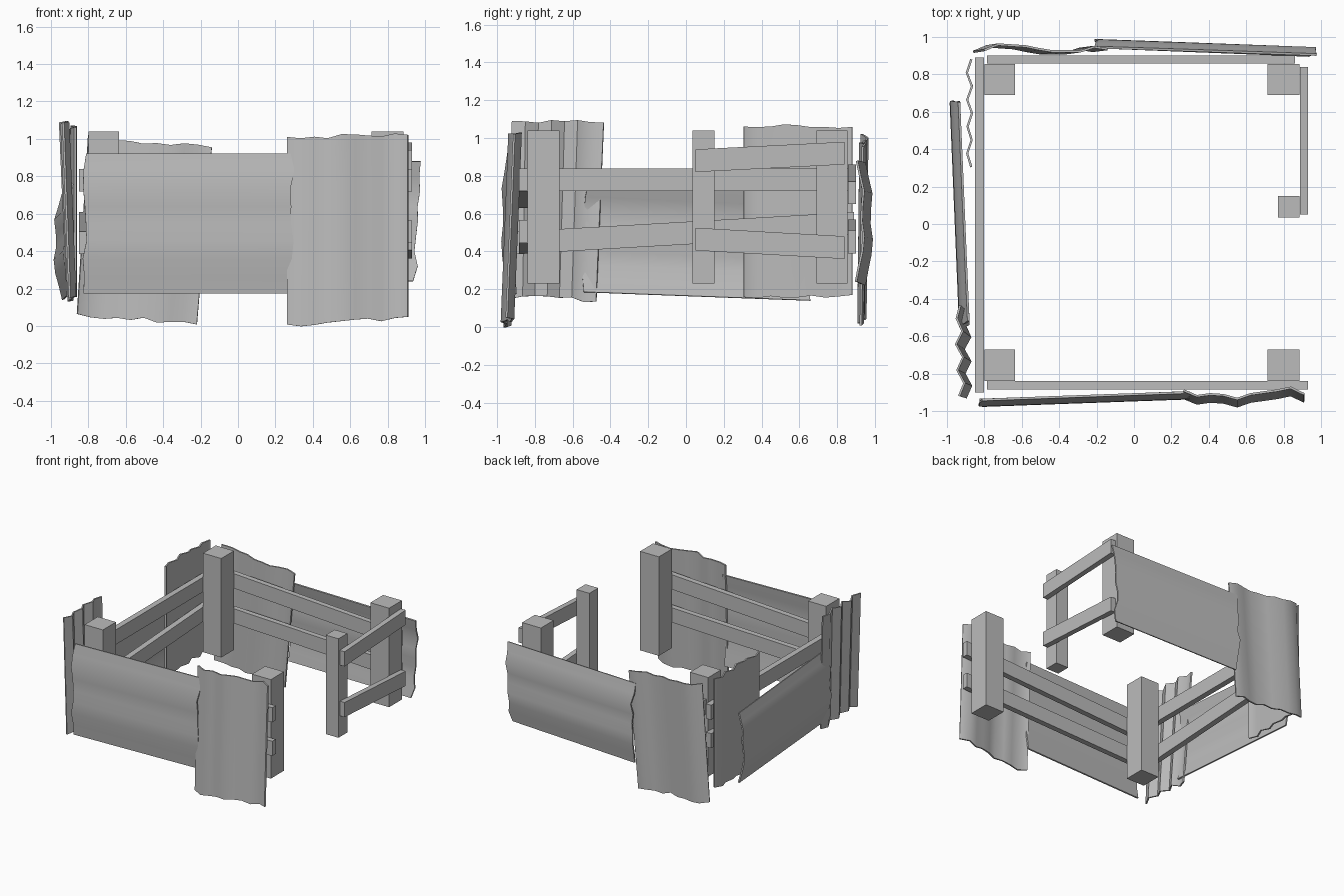
import bpy, math, random
from mathutils import Vector

random.seed(4)
cube = bpy.data.objects.get("Cube")
if cube:
    bpy.data.objects.remove(cube)

grey = bpy.data.materials.new("weathered grey")
grey.use_nodes = True
TONE = (0.5, 0.5, 0.5, 1)
grey.diffuse_color = TONE
grey.node_tree.nodes["Principled BSDF"].inputs["Base Color"].default_value = TONE


def make(name, verts, faces):
    mesh = bpy.data.meshes.new(name)
    mesh.from_pydata(verts, [], faces)
    mesh.materials.append(grey)
    obj = bpy.data.objects.new(name, mesh)
    bpy.context.collection.objects.link(obj)
    return obj


BOX = [(0, 3, 2, 1), (4, 5, 6, 7), (0, 1, 5, 4), (1, 2, 6, 5), (2, 3, 7, 6), (3, 0, 4, 7)]


def post(name, x0, x1, y0, y1):
    ring = [(x0, y0), (x1, y0), (x1, y1), (x0, y1)]
    make(name, [(x, y, z) for z in (0.23, 1.04) for x, y in ring], BOX)


def place(axis, a, d, z):
    """Wall coordinates (along, depth, up) to model space."""
    return (a, d, z) if axis == "x" else (d, a, z)


def rail(name, axis, a0, a1, d0, d1, z0, z1, h=0.12):
    """Sloping board between centre heights z0 and z1."""
    verts = [place(axis, a, d, z + s * h / 2)
             for s in (-1, 1)
             for a, d, z in ((a0, d0, z0), (a1, d0, z1), (a1, d1, z1), (a0, d1, z0))]
    faces = BOX if axis == "x" else [f[::-1] for f in BOX]
    make(name, verts, faces)


def sheet(name, axis, corners, depths, profile, upright, ragged=0.012, thick=0.012):
    """Bent thin panel. Corners and depths run bottom start, bottom end, top start, top end.
    The profile is spread across the width if upright, otherwise up the height."""
    n, m = len(profile), 5
    nu, nv = (n, m) if upright else (m, n)
    c = [Vector((a, d, z)) for (a, z), d in zip(corners, depths)]
    verts = []
    for j in range(nv):
        for i in range(nu):
            u, v = i / (nu - 1), j / (nv - 1)
            p = c[0].lerp(c[1], u).lerp(c[2].lerp(c[3], u), v)
            p.y += profile[i if upright else j]
            if upright and j in (0, nv - 1):
                p.z += random.uniform(-ragged, ragged)
            if not upright and i in (0, nu - 1):
                p.x += random.uniform(-ragged, ragged)
            verts.append(place(axis, *p))
    faces = [(j * nu + i, j * nu + i + 1, (j + 1) * nu + i + 1, (j + 1) * nu + i)
             for j in range(nv - 1) for i in range(nu - 1)]
    obj = make(name, verts, faces)
    solid = obj.modifiers.new("thickness", "SOLIDIFY")
    solid.thickness = thick
    solid.offset = 0
    bpy.ops.object.select_all(action="DESELECT")
    obj.select_set(True)
    bpy.context.view_layer.objects.active = obj
    bpy.ops.object.modifier_apply(modifier="thickness")
    bpy.ops.object.shade_smooth_by_angle(angle=math.radians(50))


# Corner posts and the gate post
for side, x0, x1 in (("left", 0.715, 0.885), ("right", -0.80, -0.635)):
    post(side + "_front_post", x0, x1, -0.84, -0.67)
    post(side + "_back_post", x0, x1, 0.69, 0.855)
post("gate_post", 0.77, 0.885, 0.035, 0.15)

# Rails, two per wall
rail("front_upper_rail", "x", -0.785, 0.93, -0.885, -0.84, 0.69, 0.78)
rail("front_lower_rail", "x", -0.785, 0.93, -0.885, -0.84, 0.45, 0.505)
rail("back_upper_rail", "x", -0.785, 0.86, 0.857, 0.90, 0.80, 0.71)
rail("back_lower_rail", "x", -0.785, 0.86, 0.857, 0.90, 0.51, 0.45)
rail("right_upper_rail", "y", -0.90, 0.89, -0.85, -0.803, 0.78, 0.78)
rail("right_lower_rail", "y", -0.90, 0.89, -0.85, -0.803, 0.445, 0.548)
rail("gate_upper_rail", "y", 0.05, 0.84, 0.887, 0.93, 0.88, 0.92)
rail("gate_lower_rail", "y", 0.05, 0.84, 0.887, 0.93, 0.465, 0.42)

# Front panels
bow = [0, 0.012, 0.026, 0.032, 0.022, 0.024, 0.03, 0.014, 0]
sheet("front_long_panel", "x", [(-0.82, 0.175), (0.29, 0.175), (-0.82, 0.92), (0.29, 0.92)],
      [-0.94, -0.90, -0.94, -0.90], [-b for b in bow], False)
sheet("front_upright_panel", "x", [(0.265, 0.0), (0.91, 0.045), (0.265, 1.01), (0.91, 1.02)],
      [-0.95, -0.95, -0.91, -0.91],
      [0.02, -0.01, 0, -0.005, -0.025, 0, 0.01, 0.02, 0.035, 0.0], True)

# Right side panels
sheet("right_long_panel", "y", [(-0.55, 0.185), (0.65, 0.14), (-0.53, 0.76), (0.66, 0.71)],
      [-0.885, -0.935, -0.885, -0.935], [-1.4 * b for b in bow], False)
sheet("right_back_panel", "y", [(0.305, 0.16), (0.88, 0.16), (0.305, 1.07), (0.88, 1.06)],
      [-0.88, -0.88, -0.88, -0.88],
      [0.01, -0.012, 0.012, -0.01, 0.014, -0.012, 0.014, -0.014, 0.01], True)
sheet("right_front_panel", "y", [(-0.93, 0.16), (-0.475, 0.14), (-0.92, 1.08), (-0.435, 1.09)],
      [-0.89, -0.895, -0.925, -0.94],
      [-0.01, 0.02, -0.015, 0.018, -0.018, 0.018, -0.01, 0.01], True)

# Back panels
sheet("back_long_panel", "x", [(-0.20, 0.22), (0.945, 0.24), (-0.20, 0.87), (0.985, 0.88)],
      [0.945, 0.90, 0.945, 0.905], [1.2 * b for b in bow], False)
sheet("back_upright_panel", "x", [(-0.86, 0.06), (-0.22, 0.01), (-0.80, 1.01), (-0.14, 0.955)],
      [0.925, 0.925, 0.935, 0.935],
      [-0.005, 0.025, 0.02, 0.015, 0.0, -0.012, -0.012, -0.012, 0.012, 0], True)
